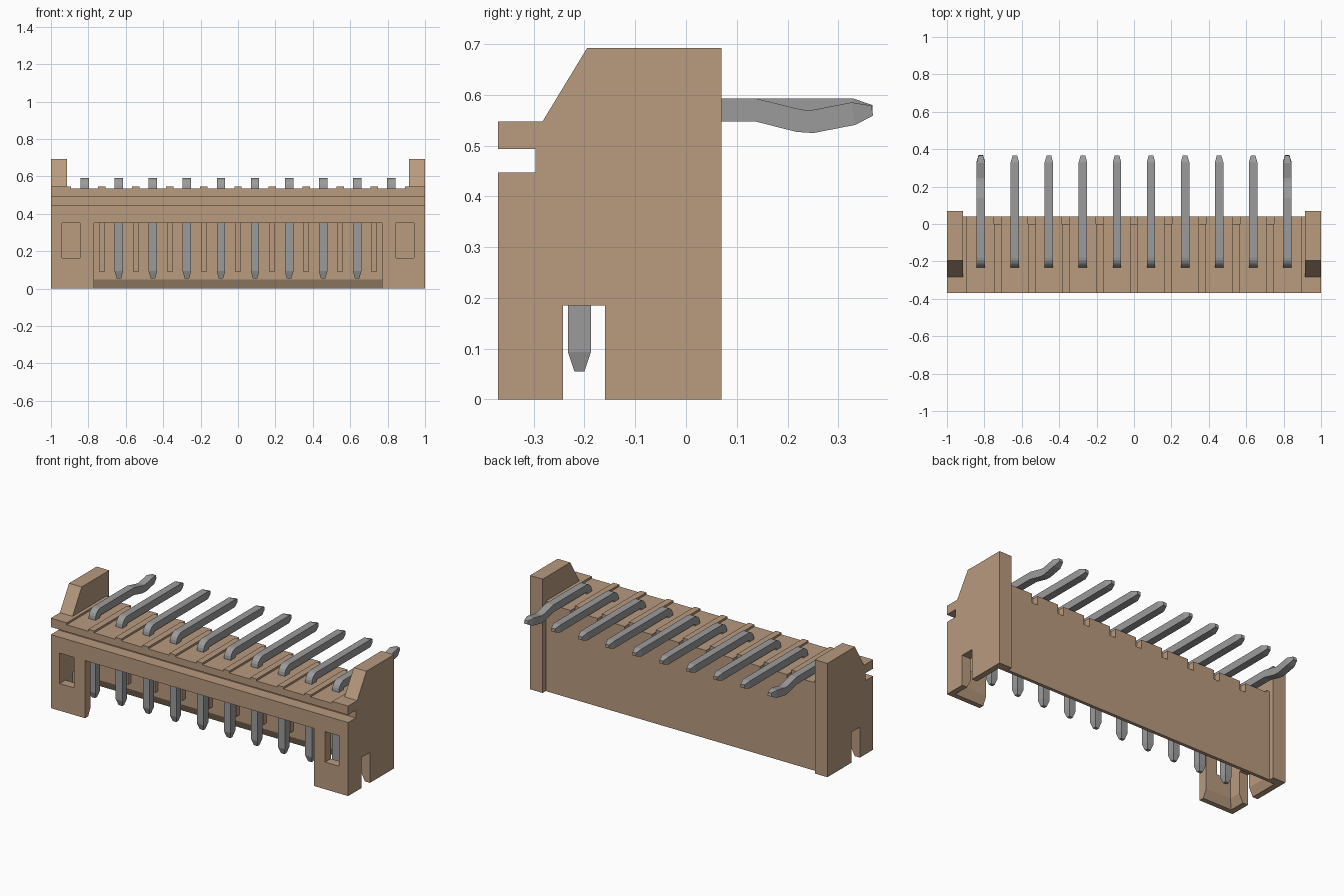
import bpy, bmesh, math
from mathutils import Vector

if "Cube" in bpy.data.objects:
    bpy.data.objects.remove(bpy.data.objects["Cube"])


def material(name, rgb):
    m = bpy.data.materials.new(name)
    m.use_nodes = True
    m.diffuse_color = (*rgb, 1)
    m.node_tree.nodes["Principled BSDF"].inputs["Base Color"].default_value = (*rgb, 1)
    return m


TAN = material("tan plastic", (0.48, 0.325, 0.212))
GREY = material("grey metal", (0.33, 0.33, 0.33))
PITCH = 0.182


def loft(name, rings, mat):
    """Skin a list of closed rings and cap both ends."""
    bm = bmesh.new()
    vs = [[bm.verts.new(p) for p in r] for r in rings]
    n = len(rings[0])
    for a, b in zip(vs, vs[1:]):
        for i in range(n):
            j = (i + 1) % n
            bm.faces.new((a[i], a[j], b[j], b[i]))
    bm.faces.new(vs[0])
    bm.faces.new(vs[-1])
    bmesh.ops.recalc_face_normals(bm, faces=bm.faces)
    me = bpy.data.meshes.new(name)
    bm.to_mesh(me)
    bm.free()
    me.materials.append(mat)
    ob = bpy.data.objects.new(name, me)
    bpy.context.collection.objects.link(ob)
    return ob


def prism(name, profile, x0, x1, mat=TAN):
    return loft(name, [[(x, y, z) for y, z in profile] for x in (x0, x1)], mat)


def box(name, x0, x1, y0, y1, z0, z1, mat=TAN):
    return prism(name, [(y0, z0), (y1, z0), (y1, z1), (y0, z1)], x0, x1, mat)


def cut(ob, cutters):
    for c in cutters:
        c.hide_render = True
        mod = ob.modifiers.new("cut", "BOOLEAN")
        mod.operation, mod.solver, mod.object = "DIFFERENCE", "EXACT", c
    deps = bpy.context.evaluated_depsgraph_get()
    me = bpy.data.meshes.new_from_object(ob.evaluated_get(deps))
    ob.modifiers.clear()
    ob.data = me


# Housing: grooved front profile, centre block and taller end walls
front = [(-0.37, 0), (-0.37, 0.447), (-0.297, 0.447), (-0.297, 0.493), (-0.37, 0.493)]
centre = prism("housing", [(0.04, 0)] + front + [(-0.37, 0.535), (0.04, 0.535)], -0.915, 0.915)
end_profile = [(0.07, 0)] + front + [(-0.37, 0.547), (-0.283, 0.547), (-0.195, 0.692), (0.07, 0.692)]
ends = [prism(n, end_profile, s * 0.915, s)
        for n, s in (("left_end_wall", 1), ("right_end_wall", -1))]


# Cutters: flared cavity, front opening, latch windows and side slots
def rect(hx, y0, y1, z):
    return [(-hx, y0, z), (hx, y0, z), (hx, y1, z), (-hx, y1, z)]


cavity = loft("cavity_cutter", [rect(0.97, -0.345, 0.025, -0.01), rect(0.94, -0.315, -0.005, 0.05),
                                rect(0.94, -0.315, -0.005, 0.35)], TAN)
opening = box("opening_cutter", -0.77, 0.77, -0.5, -0.2, -0.1, 0.35)
slot = box("slot_cutter", -1.2, 1.2, -0.242, -0.16, -0.1, 0.185)
windows = [box("window_cutter", s * 0.845, s * 0.94, -0.5, -0.25, 0.165, 0.35) for s in (-1, 1)]
notches = [box("notch_cutter", i * PITCH - 0.02, i * PITCH + 0.02, 0.0, 0.1, 0.48, 0.6)
           for i in range(-4, 5)]
cut(centre, [cavity, opening] + windows + notches)
for e in ends:
    cut(e, [cavity, slot] + windows)
for c in [cavity, opening, slot] + windows + notches:
    bpy.data.objects.remove(c)

# Raised ribs on the top and guide ribs inside the cavity
for i in range(-4, 5):
    x = i * PITCH
    box("top_rib", x - 0.02, x + 0.02, -0.37, 0.0, 0.53, 0.547)
    box("guide_rib", x - 0.013, x + 0.013, -0.035, 0.0, 0.09, 0.355)
for s in (-1, 1):
    box("end_rib", s * 0.893, s * 0.916, -0.37, 0.04, 0.53, 0.547)

# Pins: square wire bent through a right angle, tapered at both tips
HALF = 0.0225
bend = [(-0.18 - 0.03 * math.cos(a), 0.54 + 0.03 * math.sin(a), HALF)
        for a in (math.pi / 2 * k / 5 for k in range(6))]
start = [(-0.21, 0.055, 0.01), (-0.21, 0.093, HALF)] + bend
straight = start + [(0.33, 0.57, HALF), (0.367, 0.57, 0.01)]
kinked = start + [(0.138, 0.57, HALF), (0.222, 0.549, HALF), (0.248, 0.547, HALF),
                  (0.33, 0.563, HALF), (0.367, 0.569, 0.01)]


def pin(name, x, path):
    pts = [Vector((0, y, z)) for y, z, h in path]
    rings = []
    for i, p in enumerate(pts):
        t = (pts[min(i + 1, len(pts) - 1)] - pts[max(i - 1, 0)]).normalized()
        n = Vector((0, -t.z, t.y))
        h = path[i][2]
        w = max(h, 0.012)
        rings.append([p + n * h * b + Vector((x + w * a, 0, 0))
                      for a, b in ((-1, -1), (1, -1), (1, 1), (-1, 1))])
    loft(name, rings, GREY)


for i in range(10):
    outer = i in (0, 9)
    pin("kinked_pin" if outer else "straight_pin", (i - 4.5) * PITCH, kinked if outer else straight)
